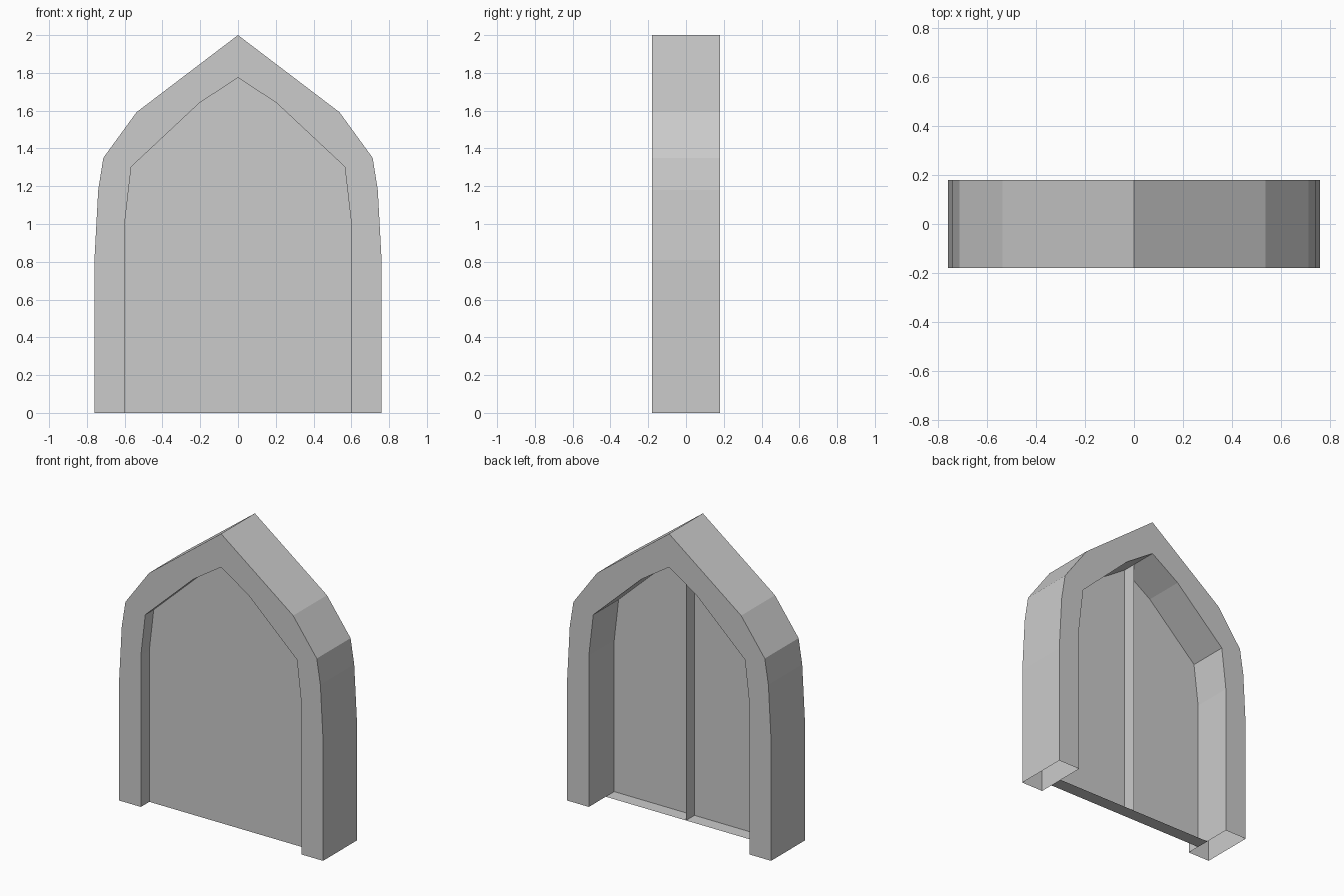
import bpy, bmesh

if "Cube" in bpy.data.objects:
    bpy.data.objects.remove(bpy.data.objects["Cube"])

# Right-hand halves of the arch profiles (x, z), from the ground to the apex
OUTER = [(0.76, 0), (0.76, 0.81), (0.74, 1.18), (0.713, 1.35), (0.537, 1.592), (0, 2.0)]
INNER = [(0.598, 0), (0.598, 1.02), (0.565, 1.303), (0.205, 1.64), (0, 1.775)]
FRONT, BACK = -0.18, 0.18
DOOR_FRONT, DOOR_BACK = -0.09, 0.0


def full_arch(half):
    """Mirror a half profile into a complete arch, right foot to left foot."""
    return half + [(-x, z) for x, z in reversed(half[:-1])]


def prism(name, outline, y0, y1, drop):
    """Extrude an outline along y, then remove the hidden faces picked by drop."""
    bm = bmesh.new()
    face = bm.faces.new([bm.verts.new((x, y0, z)) for x, z in outline])
    ext = bmesh.ops.extrude_face_region(bm, geom=[face], use_keep_orig=True)
    moved = [g for g in ext["geom"] if isinstance(g, bmesh.types.BMVert)]
    bmesh.ops.translate(bm, verts=moved, vec=(0, y1 - y0, 0))
    bmesh.ops.recalc_face_normals(bm, faces=bm.faces)
    bm.normal_update()
    hidden = [f for f in bm.faces if drop(f.normal, f.calc_center_median())]
    bmesh.ops.delete(bm, geom=hidden, context='FACES')
    mesh = bpy.data.meshes.new(name)
    bm.to_mesh(mesh)
    bm.free()
    obj = bpy.data.objects.new(name, mesh)
    bpy.context.collection.objects.link(obj)
    return obj


# Pointed stone surround, hollow and open at the feet
prism("arch_frame", full_arch(OUTER) + full_arch(INNER)[::-1], FRONT, BACK,
      lambda n, c: n.z < -0.9 and c.z < 0.01)

# Two door leaves: front panel, bottom edge and meeting edge, open behind
for side, name in ((1, "door_leaf_right"), (-1, "door_leaf_left")):
    leaf = [(side * x, z) for x, z in INNER] + [(0, 0)]
    prism(name, leaf, DOOR_FRONT, DOOR_BACK,
          lambda n, c: n.y > 0.9 or (abs(n.y) < 0.1 and abs(c.x) > 0.01 and c.z > 0.01))
